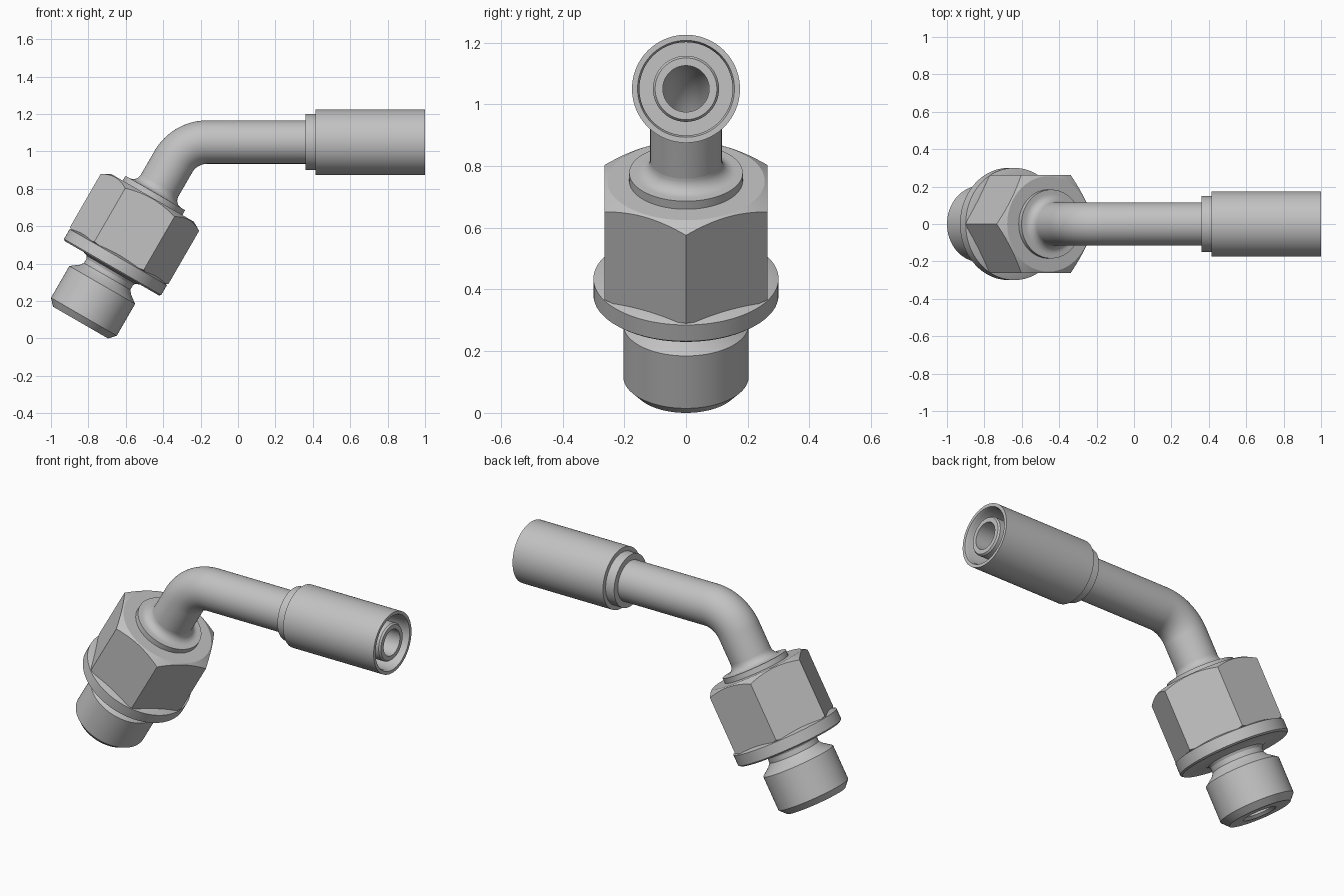
import bpy, bmesh, math
from mathutils import Matrix, Vector

cube = bpy.data.objects.get("Cube")
if cube:
    bpy.data.objects.remove(cube, do_unlink=True)

steel = bpy.data.materials.new("grey steel")
steel.use_nodes = True
GREY = (0.54, 0.54, 0.54, 1)
steel.diffuse_color = GREY
steel.node_tree.nodes["Principled BSDF"].inputs["Base Color"].default_value = GREY

SEG = 96
BORE = 0.075
TUBE_R = 0.116
AXIS_Z = 1.05          # height of the straight tube
BEND_R = 0.21
TILT = math.radians(60)
# Frames: local z runs along the fitting axis or along the hose axis
FITTING = Matrix.Translation((-0.842, 0, 0.085)) @ Matrix.Rotation(math.radians(30), 4, "Y")
HOSE = Matrix.Translation((0, 0, AXIS_Z)) @ Matrix.Rotation(math.radians(90), 4, "Y")


def skin(name, rings):
    """Join rings of points into a closed ring-shaped shell."""
    bm = bmesh.new()
    loops = [[bm.verts.new(p) for p in ring] for ring in rings]
    for a, b in zip(loops, loops[1:] + loops[:1]):
        for i in range(len(a)):
            j = (i + 1) % len(a)
            bm.faces.new((a[i], a[j], b[j], b[i]))
    bmesh.ops.recalc_face_normals(bm, faces=bm.faces)
    mesh = bpy.data.meshes.new(name)
    bm.to_mesh(mesh)
    bm.free()
    mesh.materials.append(steel)
    obj = bpy.data.objects.new(name, mesh)
    bpy.context.collection.objects.link(obj)
    return obj


def lathe(name, profile, frame, seg=SEG):
    """Turn a closed (radius, height) profile about the frame's z axis."""
    angles = [math.tau * i / seg for i in range(seg)]
    return skin(name, [[frame @ Vector((r * math.cos(a), r * math.sin(a), h))
                        for a in angles] for r, h in profile])


def fillet(r, h, size, steps=8):
    """Concave quarter arc from a flat face up to a cylinder of radius r."""
    turns = [math.pi / 2 * i / steps for i in range(steps + 1)]
    return [(r + size * (1 - math.sin(t)), h + size * (1 - math.cos(t))) for t in turns]


# Threaded end with undercut neck and round flange
lathe("threaded_stem", [
    (0.09, 0), (0.17, 0), (0.203, 0.036), (0.203, 0.232), (0.158, 0.266),
    (0.143, 0.285), (0.143, 0.312), (0.15, 0.326), (0.175, 0.335),
    (0.29, 0.335), (0.3, 0.343), (0.3, 0.404), (0.25, 0.42),
    (BORE, 0.42), (BORE, 0.015)], FITTING)

# Hexagon nut: chamfered blank trimmed by a six-sided prism
nut = lathe("hex_nut", [
    (BORE, 0.4), (0.27, 0.4), (0.34, 0.425), (0.34, 0.721), (0.255, 0.77),
    (BORE, 0.77)], FITTING)
prism = lathe("hex_cutter", [
    (0.04, 0.3), (0.304, 0.3), (0.304, 0.9), (0.04, 0.9)], FITTING, 6)
prism.hide_render = True
trim = nut.modifiers.new("trim", "BOOLEAN")
trim.operation = "INTERSECT"
trim.solver = "EXACT"
trim.object = prism
bpy.context.view_layer.update()
trimmed = bpy.data.meshes.new_from_object(
    nut.evaluated_get(bpy.context.evaluated_depsgraph_get()))
nut.modifiers.clear()
nut.data = trimmed
bpy.data.objects.remove(prism, do_unlink=True)

# Shoulder ring that blends into the tube
lathe("tube_shoulder",
      [(BORE, 0.76), (0.184, 0.76), (0.184, 0.8)]
      + fillet(TUBE_R, 0.8, 0.045) + [(BORE, 0.845)], FITTING)

# Bent tube: straight run, arc, straight run
reach = BEND_R * math.tan(TILT / 2)
centre = Vector((-0.285 + reach, 0, AXIS_Z - BEND_R))
path = [(FITTING @ Vector((0, 0, 0.84)), TILT)]
for i in range(25):
    t = TILT * (1 - i / 24)
    path.append((centre + BEND_R * Vector((-math.sin(t), 0, math.cos(t))), t))
path.append((Vector((0.4, 0, AXIS_Z)), 0))


def tube_ring(p, t, r):
    side = Vector((-math.sin(t), 0, math.cos(t)))
    return [p + r * (side * math.cos(a) + Vector((0, math.sin(a), 0)))
            for a in (math.tau * i / SEG for i in range(SEG))]


skin("bent_tube", [tube_ring(p, t, TUBE_R) for p, t in path]
     + [tube_ring(p, t, BORE) for p, t in reversed(path)])

# Collar behind the sleeve
lathe("sleeve_collar", [
    (BORE, 0.36), (0.15, 0.36), (0.15, 0.43), (BORE, 0.43)], HOSE)

# Crimp sleeve, open at the end
lathe("crimp_sleeve", [
    (0.1, 0.415), (0.175, 0.415), (0.175, 1), (0.157, 1),
    (0.151, 0.985), (0.151, 0.5), (0.1, 0.5)], HOSE)

# Inner hose nipple
lathe("hose_nipple", [
    (BORE, 0.42), (0.107, 0.42), (0.107, 0.985), (0.1, 0.995), (BORE, 0.995)], HOSE)

# Smooth shading with crisp edges
bpy.ops.object.select_all(action="DESELECT")
for obj in bpy.context.collection.objects:
    if obj.type == "MESH" and steel.name in obj.data.materials:
        obj.select_set(True)
        bpy.context.view_layer.objects.active = obj
bpy.ops.object.shade_smooth_by_angle(angle=math.radians(22))
